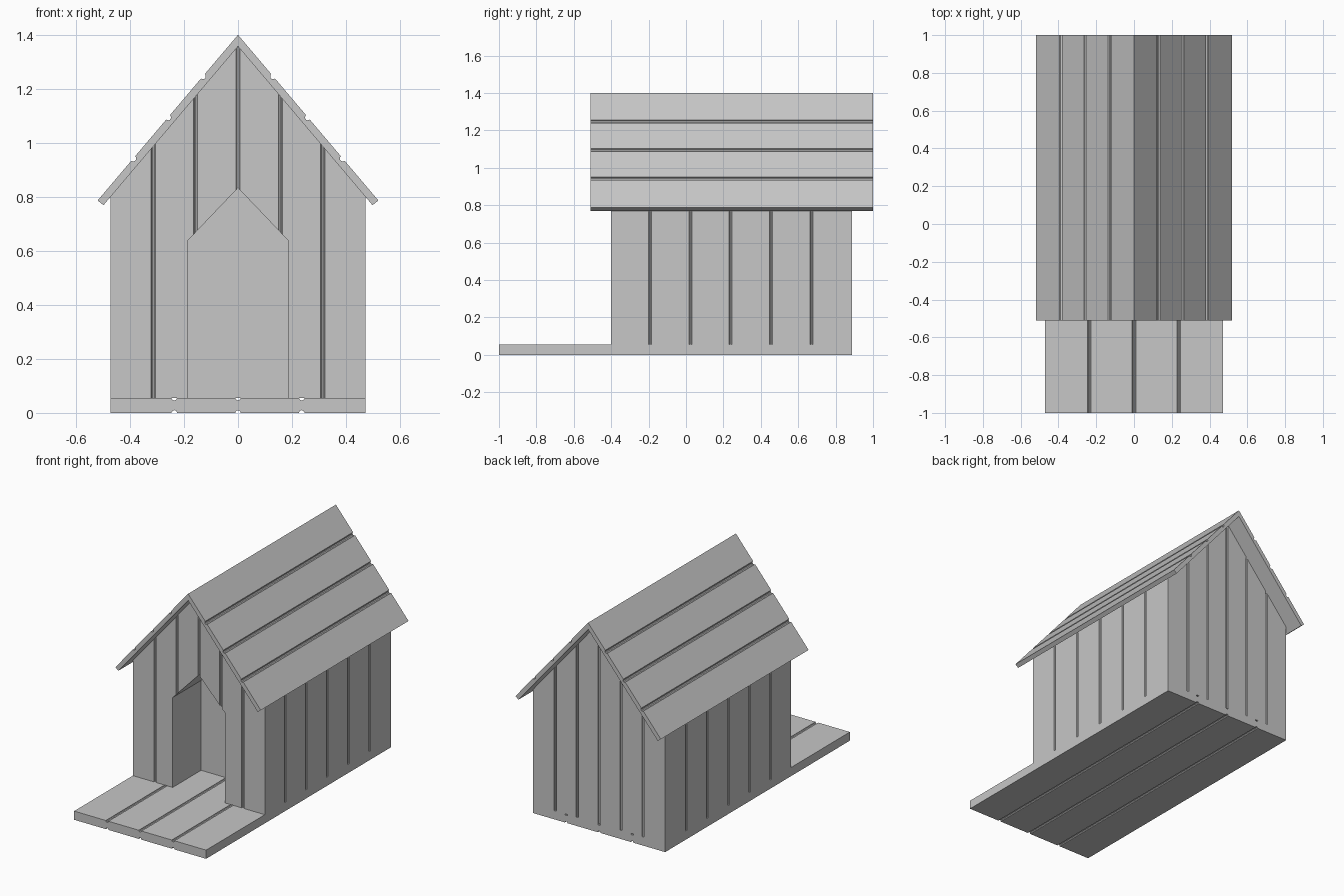
import bpy, bmesh
from mathutils import Vector

if "Cube" in bpy.data.objects:
    bpy.data.objects.remove(bpy.data.objects["Cube"], do_unlink=True)

grey = bpy.data.materials.new("plain_grey")
grey.use_nodes = True
grey.diffuse_color = (0.57, 0.57, 0.57, 1)
grey.node_tree.nodes["Principled BSDF"].inputs["Base Color"].default_value = grey.diffuse_color


def finish(name, bm):
    bmesh.ops.recalc_face_normals(bm, faces=bm.faces)
    mesh = bpy.data.meshes.new(name)
    bm.to_mesh(mesh)
    bm.free()
    mesh.materials.append(grey)
    obj = bpy.data.objects.new(name, mesh)
    bpy.context.collection.objects.link(obj)
    return obj


def prism(name, half_profile, y0, y1):
    """Mirror a half outline about x = 0 and extrude it along y."""
    outline = half_profile + [(-x, z) for x, z in reversed(half_profile) if x > 0]
    bm = bmesh.new()
    face = bm.faces.new([bm.verts.new((x, y0, z)) for x, z in outline])
    moved = bmesh.ops.extrude_face_region(bm, geom=[face])["geom"]
    bmesh.ops.translate(bm, vec=(0, y1 - y0, 0),
                        verts=[v for v in moved if isinstance(v, bmesh.types.BMVert)])
    return finish(name, bm)


def rods(lines, radius):
    """Thin rods along the given lines, used to carve the plank joints."""
    bm = bmesh.new()
    for start, end in lines:
        a, b = Vector(start), Vector(end)
        new = bmesh.ops.create_cone(bm, cap_ends=True, segments=10, radius1=radius,
                                    radius2=radius, depth=(b - a).length)["verts"]
        turn = Vector((0, 0, 1)).rotation_difference(b - a).to_matrix()
        bmesh.ops.rotate(bm, verts=new, matrix=turn)
        bmesh.ops.translate(bm, verts=new, vec=(a + b) / 2)
    return finish("joint_cutter", bm)


def carve(obj, cutter):
    cutter.hide_render = True
    mod = obj.modifiers.new("carve", "BOOLEAN")
    mod.operation = "DIFFERENCE"
    mod.solver = "EXACT"
    mod.object = cutter
    bpy.context.view_layer.objects.active = obj
    bpy.ops.object.modifier_apply(modifier=mod.name)
    bpy.data.objects.remove(cutter, do_unlink=True)


WIDE, FLOOR, FRONT, BACK = 0.472, 0.056, -0.4, 0.887
SLOPE, INNER, OUTER = 1.18, 1.357, 1.4

# Floor slab with joints on both faces
floor = prism("floor", [(0, 0), (WIDE, 0), (WIDE, FLOOR), (0, FLOOR)], -1, BACK)
carve(floor, rods([((x, -1.1, z), (x, 1, z))
                   for x in (-0.236, 0, 0.236) for z in (0, FLOOR)], 0.01))

# Walls with vertical plank joints
walls = prism("walls", [(0, FLOOR), (WIDE, FLOOR), (WIDE, INNER - SLOPE * WIDE), (0, INNER)],
              FRONT, BACK)
joints = [(i * 0.157, y) for i in range(-2, 3) for y in (FRONT, BACK)]
joints += [(side * WIDE, -0.193 + i * 0.216) for side in (-1, 1) for i in range(5)]
carve(walls, rods([((x, y, 0), (x, y, 1.5)) for x, y in joints], 0.008))

# Doorway recess
carve(walls, prism("door_cutter", [(0, 0.02), (0.187, 0.02), (0.187, 0.637), (0, 0.833)],
                   FRONT - 0.1, -0.11))

# Pitched roof with lengthwise joints
roof = prism("roof", [(0, OUTER), (0.52, OUTER - SLOPE * 0.52),
                      (0.498, INNER - SLOPE * 0.498), (0, INNER)], -0.51, 1)
carve(roof, rods([((s * x, -0.6, OUTER - SLOPE * x), (s * x, 1.1, OUTER - SLOPE * x))
                  for s in (-1, 1) for x in (0.13, 0.259, 0.388)], 0.011))
